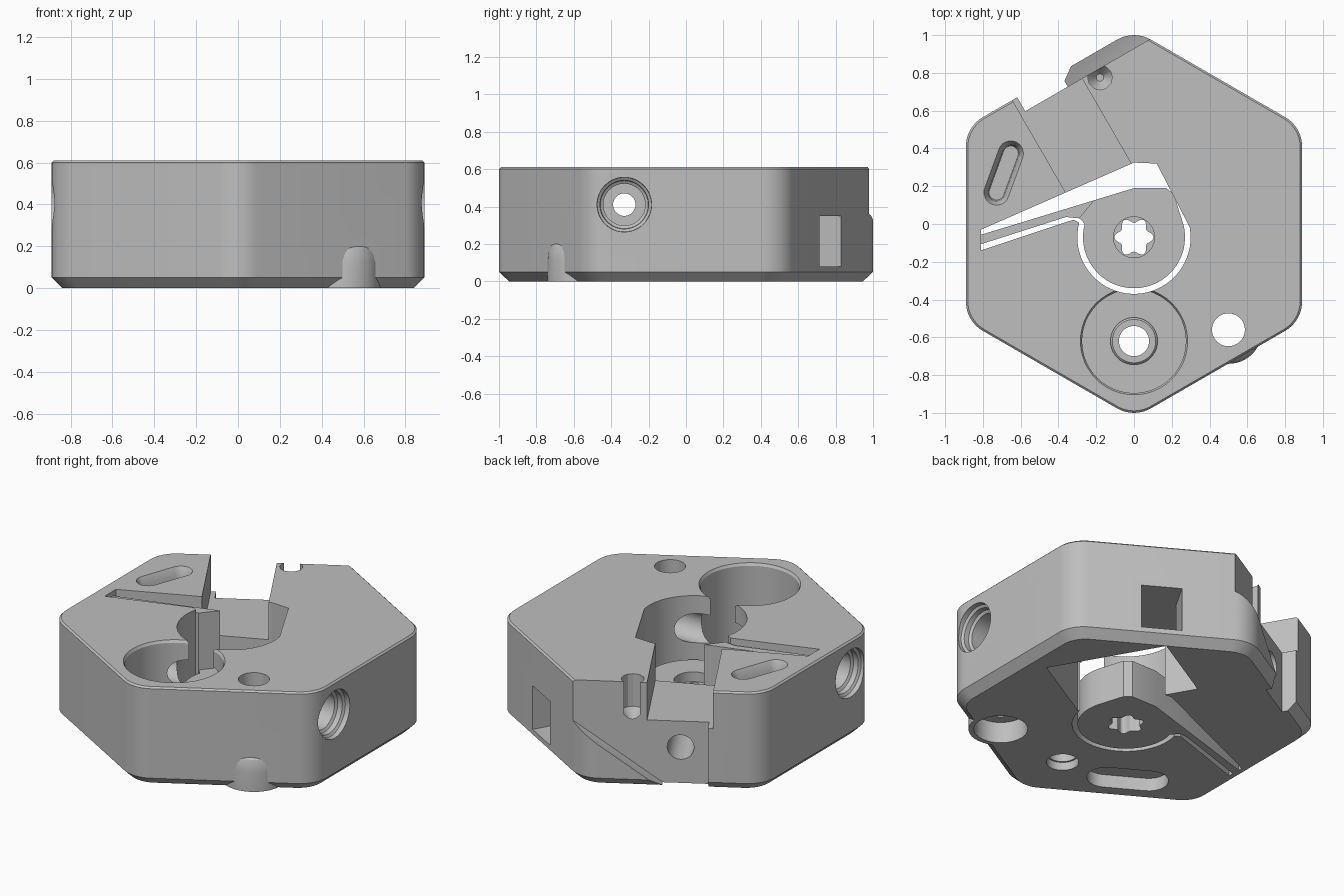
import bpy, bmesh, math
from mathutils import Matrix, Vector

if "Cube" in bpy.data.objects:
    bpy.data.objects.remove(bpy.data.objects["Cube"])

grey = bpy.data.materials.new("plain_grey")
grey.use_nodes = True
COL = (0.52, 0.52, 0.52, 1)
grey.diffuse_color = COL
grey.node_tree.nodes["Principled BSDF"].inputs["Base Color"].default_value = COL

TURN_L = Matrix.Rotation(math.radians(30), 4, 'Z')
TURN_R = Matrix.Rotation(math.radians(-30), 4, 'Z')


def loft(name, rings, frame=None):
    """Closed solid through rings with equal point counts."""
    bm = bmesh.new()
    loops = [[bm.verts.new(p) for p in ring] for ring in rings]
    n = len(loops[0])
    for a, b in zip(loops, loops[1:]):
        for i in range(n):
            j = (i + 1) % n
            bm.faces.new((a[i], a[j], b[j], b[i]))
    bm.faces.new(loops[0][::-1])
    bm.faces.new(loops[-1])
    if frame:
        bm.transform(frame)
    bmesh.ops.recalc_face_normals(bm, faces=bm.faces)
    mesh = bpy.data.meshes.new(name)
    bm.to_mesh(mesh)
    bm.free()
    ob = bpy.data.objects.new(name, mesh)
    bpy.context.collection.objects.link(ob)
    mesh.materials.append(grey)
    return ob


def prism(name, pts, z0, z1, frame=None):
    return loft(name, [[(x, y, z) for x, y in pts] for z in (z0, z1)], frame)


def box(name, x0, x1, y0, y1, z0, z1, frame=None):
    return prism(name, [(x0, y0), (x1, y0), (x1, y1), (x0, y1)], z0, z1, frame)


def arc(cx, cy, r, a0, a1, n):
    angles = [math.radians(a0 + (a1 - a0) * i / n) for i in range(n + 1)]
    return [(cx + r * math.cos(a), cy + r * math.sin(a)) for a in angles]


def turned(name, x, y, profile, frame=None, n=48):
    """Round solid from (height, radius) pairs."""
    return loft(name, [[(px, py, z) for px, py in arc(x, y, r, 0, 360, n)[:-1]]
                       for z, r in profile], frame)


def capsule(half, r):
    return arc(half, 0, r, -90, 90, 12) + arc(-half, 0, r, 90, 270, 12)


def boolean(target, tool, operation='DIFFERENCE'):
    mod = target.modifiers.new(tool.name, 'BOOLEAN')
    mod.operation, mod.object, mod.solver = operation, tool, 'EXACT'
    bpy.context.view_layer.update()
    bpy.context.view_layer.objects.active = target
    bpy.ops.object.modifier_apply(modifier=mod.name)
    bpy.data.objects.remove(tool)


def hex_ring(z, inset):
    r = 0.18 - inset * 0.5
    d = (0.89 - inset - r) / math.cos(math.radians(30))
    pts = []
    for k in range(6):
        a = 90 + 60 * k
        t = math.radians(a)
        pts += arc(d * math.cos(t), d * math.sin(t), r, a - 30, a + 30, 10)
    return [(x, y, z) for x, y in pts]


# Hexagonal housing with a bottom chamfer and a fine top chamfer
body = loft("housing", [hex_ring(0, 0.05), hex_ring(0.05, 0),
                        hex_ring(0.60, 0), hex_ring(0.61, 0.01)])

# Domed boss swelling through the front wall
boolean(body, turned("boss", 0.5, -0.56, [(0, 0.18), (0.12, 0.18), (0.16, 0.175),
                                          (0.19, 0.165), (0.205, 0.15)]), 'UNION')
boolean(body, turned("boss_hole", 0.5, -0.56, [(-0.1, 0.15), (0.13, 0.15),
                                               (0.13, 0.087), (0.7, 0.087)]))

# Opening around the lever, right through the housing
opening = arc(0, -0.07, 0.30, 10, -195, 40) + [
    (-0.32, 0.022), (-0.36, 0.01), (-0.81, -0.14), (-0.81, -0.03),
    (0, 0.325), (0.12, 0.32)]
boolean(body, prism("lever_opening", opening, -0.1, 0.7))

# Front round pocket with a raised ring and hole
boolean(body, turned("front_pocket", 0, -0.62, [(0.13, 0.275), (0.595, 0.275),
                                                (0.62, 0.29), (0.7, 0.29)]))
boolean(body, turned("ring", 0, -0.62, [(0.1, 0.125), (0.15, 0.125), (0.16, 0.115)]), 'UNION')
boolean(body, turned("ring_hole", 0, -0.62, [(-0.1, 0.09), (0.05, 0.09),
                                             (0.05, 0.08), (0.3, 0.08)]))

# Back channel and the slanted recess in its outer face
boolean(body, box("channel", -0.23, 0.147, 0.2, 1.1, 0.38, 0.7, TURN_L))
stand = TURN_L @ Matrix.Rotation(math.radians(90), 4, 'X')
recess = [(-0.2, -0.1), (0.0, -0.1), (0.06, 0), (0.56, 0.36), (0.7, 0.40),
          (0.7, 0.7), (-0.2, 0.7)]
boolean(body, prism("recess", recess, -1.2, -0.805, stand))
boolean(body, turned("channel_bore", -0.04, 0.22, [(-1.0, 0.075), (-0.2, 0.075)], stand))
boolean(body, turned("channel_notch", -0.18, 0.775, [(0.35, 0.02), (0.41, 0.065),
                                                     (0.7, 0.065)], n=12))

# Underside pocket and the rectangular window leading into it
boolean(body, box("under_pocket", 0.2, 0.71, -0.26, 0.45, -0.1, 0.35, TURN_L))
boolean(body, box("window", -0.115, 0.115, 0.55, 1.1, 0.08, 0.349, TURN_R))

# Cross bore with a stepped mouth on each side
mouth = [(1.0, 0.15), (0.86, 0.145), (0.85, 0.13), (0.82, 0.128), (0.81, 0.112),
         (0.66, 0.112), (0.66, 0.06), (0.36, 0.06), (0.30, 0.09)]
profile = mouth + [(-x, r) for x, r in reversed(mouth)]
along_x = Matrix.Translation((0, -0.33, 0.41)) @ Matrix.Rotation(math.radians(90), 4, 'Y')
boolean(body, turned("cross_bore", 0, 0, profile, along_x))

# Small funnel slot on top and blind slot underneath
tilt = Matrix.Translation((-0.69, 0.27, 0)) @ Matrix.Rotation(math.radians(70), 4, 'Z')
rings = [[(x, y, z) for x, y in capsule(0.11, r)]
         for z, r in ((0.52, 0.04), (0.57, 0.045), (0.612, 0.068), (0.7, 0.068))]
boolean(body, loft("top_slot", rings, tilt))
boolean(body, prism("under_slot", capsule(0.12, 0.11), -0.1, 0.08,
                    TURN_R @ Matrix.Translation((-0.08, -0.66, 0))))

# Spring lever: low disc with a tall arm anchored on one side
plate = arc(0, -0.07, 0.27, 20, -195, 40) + [
    (-0.3, 0.045), (-0.36, 0.037), (-0.82, -0.11), (-0.82, -0.06),
    (0, 0.19), (0.17, 0.19), (0.21, 0.16)]
lever = prism("lever_disc", plate, 0, 0.23)
lobes = [((0.09 + 0.014 * math.cos(6 * a)) * math.cos(a),
          (0.09 + 0.014 * math.cos(6 * a)) * math.sin(a) - 0.07)
         for a in (math.tau * i / 60 for i in range(60))]
boolean(lever, prism("lobed_hole", lobes, -0.1, 0.4))
boolean(lever, turned("hole_rim", 0, -0.07, [(0.17, 0.108), (0.3, 0.108)]))
arm = prism("lever_arm", [(-0.82, -0.06), (-0.82, -0.11), (-0.36, 0.037),
                          (-0.29, 0.03), (-0.21, 0.126)], 0.2, 0.58)

# Smooth shading with sharp edges kept
bpy.ops.object.select_all(action='DESELECT')
for ob in (body, lever, arm):
    ob.select_set(True)
    bpy.context.view_layer.objects.active = ob
bpy.ops.object.shade_smooth_by_angle(angle=math.radians(25))
